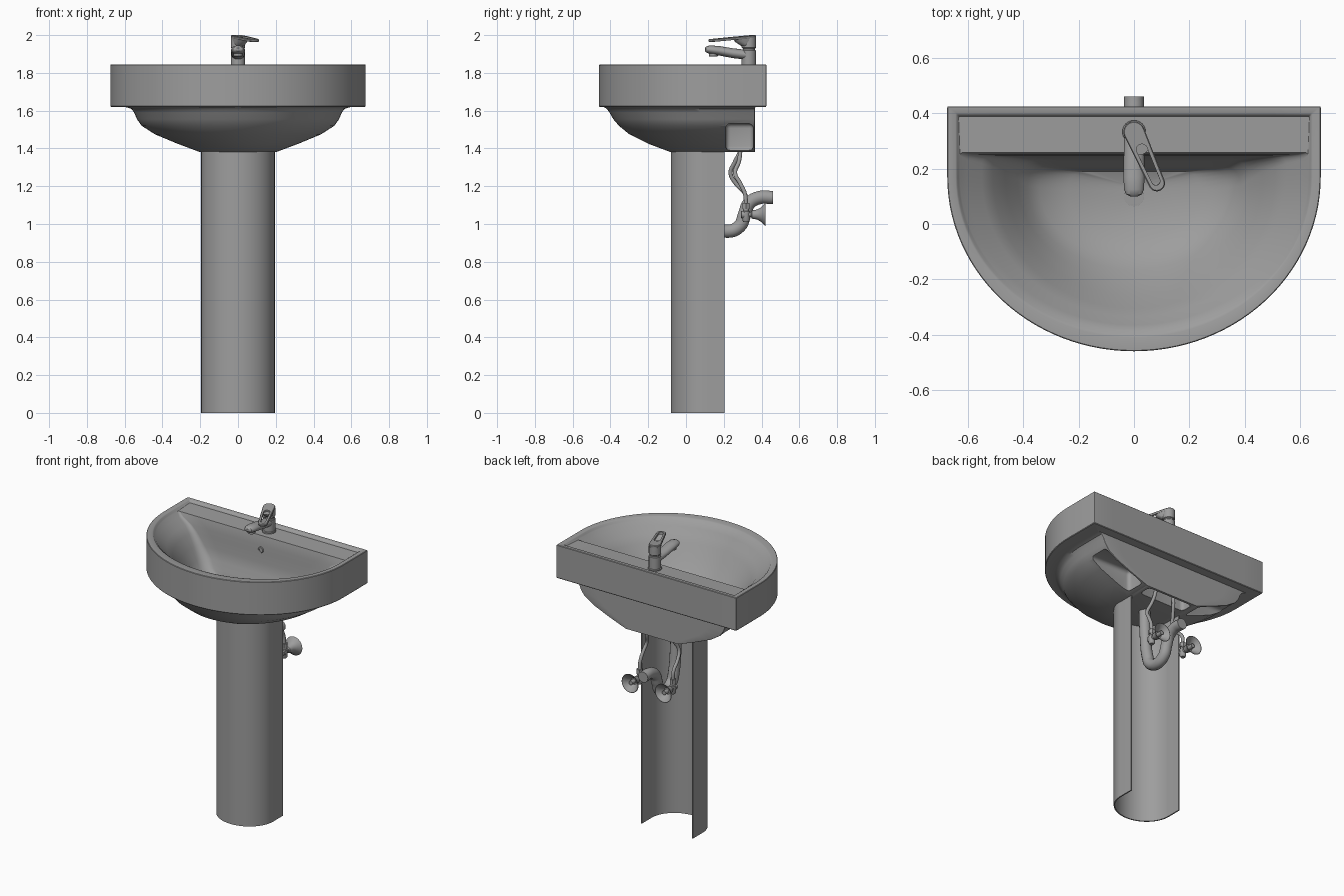
import bpy, bmesh
from math import sin, cos, pi, radians
from mathutils import Vector

if "Cube" in bpy.data.objects:
    bpy.data.objects.remove(bpy.data.objects["Cube"])


def loft(name, rings, cyclic=False):
    """Skin a list of equal-length closed point rings; cap both ends unless cyclic."""
    bm = bmesh.new()
    vr = [[bm.verts.new(p) for p in r] for r in rings]
    n = len(vr[0])
    pairs = list(zip(vr, vr[1:])) + ([(vr[-1], vr[0])] if cyclic else [])
    for a, b in pairs:
        for i in range(n):
            j = (i + 1) % n
            bm.faces.new((a[i], a[j], b[j], b[i]))
    if not cyclic:
        bm.faces.new(vr[0])
        bm.faces.new(vr[-1])
    bmesh.ops.recalc_face_normals(bm, faces=bm.faces)
    me = bpy.data.meshes.new(name)
    bm.to_mesh(me)
    bm.free()
    ob = bpy.data.objects.new(name, me)
    bpy.context.collection.objects.link(ob)
    return ob


def rod(name, axis, pos, profile, n=32):
    """Turned part: profile of (distance along axis, radius) from pos."""
    rings = []
    for t, r in profile:
        c = [(r * cos(2 * pi * i / n), r * sin(2 * pi * i / n)) for i in range(n)]
        rings.append([Vector(pos) + Vector((u, v, t) if axis == 'z' else (u, t, v)) for u, v in c])
    return loft(name, rings)


def pipe(name, pts, r):
    """Round pipe along a path."""
    cu = bpy.data.curves.new(name, 'CURVE')
    cu.dimensions = '3D'
    cu.bevel_depth = r
    cu.bevel_resolution = 5
    cu.use_fill_caps = True
    cu.resolution_u = 8
    sp = cu.splines.new('BEZIER')
    sp.bezier_points.add(len(pts) - 1)
    for b, p in zip(sp.bezier_points, pts):
        b.co = p
        b.handle_left_type = b.handle_right_type = 'AUTO'
    ob = bpy.data.objects.new(name, cu)
    bpy.context.collection.objects.link(ob)
    return ob


def d_ring(hw, yb, yf, z, r=.004):
    """D-shaped section: straight back at yb, corners of radius r, elliptical front to yf."""
    yc = min(.17, yb - r - .01)
    pts = [(-(hw - r) + 2 * (hw - r) * i / 9, yb) for i in range(1, 9)]
    corner = [(hw - r + r * sin(a), yb - r + r * cos(a)) for a in [pi / 2 * i / 5 for i in range(6)]]
    arc = [(hw * cos(a), yc - (yc - yf) * sin(a)) for a in [pi * i / 56 for i in range(57)]]
    pts += corner + arc + [(-x, y) for x, y in reversed(corner)]
    return [(x, y, z) for x, y in pts]


# Basin: one skin from underside, over the rim and deck, down into the bowl
basin = loft("basin", [d_ring(*s) for s in [
    (.20, .364, -.08, 1.38), (.32, .364, -.20, 1.425), (.44, .364, -.30, 1.475),
    (.51, .364, -.355, 1.52), (.535, .364, -.385, 1.555), (.55, .364, -.405, 1.59),
    (.565, .364, -.42, 1.61), (.59, .366, -.432, 1.618), (.672, .422, -.457, 1.62),
    (.675, .425, -.46, 1.624), (.675, .425, -.46, 1.842), (.672, .422, -.457, 1.845),
    (.645, .400, -.41, 1.845), (.639, .394, -.399, 1.841), (.634, .388, -.388, 1.83),
    (.629, .258, -.380, 1.826, .01), (.605, .252, -.365, 1.80, .02), (.55, .248, -.335, 1.765, .03),
    (.51, .245, -.305, 1.72, .04), (.465, .240, -.26, 1.65, .05), (.42, .230, -.205, 1.58, .06),
    (.385, .207, -.165, 1.535, .06), (.34, .20, -.125, 1.495, .06), (.24, .19, -.05, 1.455, .06),
    (.04, .14, .06, 1.435, .02)]])


def cut(center, size):
    """Carve a rounded box pocket out of the basin."""
    bpy.ops.mesh.primitive_cube_add(size=1, location=center)
    c = bpy.context.object
    c.hide_render = True
    c.scale = size
    bpy.ops.object.transform_apply(location=False, rotation=False, scale=True)
    b = c.modifiers.new("round", 'BEVEL')
    b.width, b.segments = .025, 4
    m = basin.modifiers.new("pocket", 'BOOLEAN')
    m.operation, m.object, m.solver = 'DIFFERENCE', c, 'EXACT'
    bpy.context.view_layer.objects.active = basin
    bpy.ops.object.modifier_apply(modifier=m.name)
    bpy.data.objects.remove(c)


# Access pockets on both sides, and the cavity above the plumbing
for s in (1, -1):
    cut((.515 * s, .283, 1.459), (.60, .144, .146))
cut((0, .304, 1.38), (.34, .088, .24))

# Overflow and drain fittings
rod("overflow_ring", 'y', (0, .245, 1.735), [(.02, .02), (0, .02), (-.004, .016), (-.004, .011), (.012, .011)], 24)
rod("drain", 'z', (0, .10, 1.43), [(0, .036), (.007, .036), (.009, .031), (.007, .022)])


# Pedestal: thin U-shaped shell, open at the back
def u_path(hw, yf, yb):
    arc = []
    for i in range(41):
        a = pi * i / 40
        arc.append((hw * cos(a), .10 - (.10 - yf) * sin(a)))
    return [(hw, yb)] + arc + [(-hw, yb)]


section = u_path(.195, -.08, .205) + u_path(.187, -.072, .205)[::-1]
loft("pedestal", [[(x, y, z) for x, y in section] for z in (0, 1.39)])

# Waste trap and its wall outlet
pipe("waste_trap", [(0, .10, 1.44), (0, .11, 1.2), (0, .13, 1.05), (0, .155, .99), (0, .22, .962),
                    (0, .285, .99), (0, .31, 1.05), (0, .335, 1.11), (0, .39, 1.14), (0, .46, 1.14)], .036)

# Supply valves, hollow wall flanges and hoses on both sides
for side, s in (("left", -1), ("right", 1)):
    x = .125 * s
    rod(side + "_wall_flange", 'y', (x, 0, 1.05),
        [(.345, .016), (.35, .022), (.375, .026), (.395, .037), (.410, .052), (.421, .063),
         (.422, .060), (.412, .049), (.397, .034), (.38, .022)])
    rod(side + "_valve_stem", 'y', (x, 0, 1.05),
        [(.29, .016), (.295, .020), (.31, .020), (.312, .014), (.415, .014)], 20)
    rod(side + "_valve_body", 'z', (x, .318, 0),
        [(1.01, .014), (1.02, .02), (1.065, .02), (1.07, .015), (1.10, .015)], 20)
    rod(side + "_valve_nut", 'z', (x, .318, 0), [(1.08, .021), (1.11, .021)], 6)
    pipe(side + "_hose", [(x, .318, 1.10), (x, .312, 1.16), (x * .97, .275 + .012 * s, 1.215),
                          (x * .9, .248 + .012 * s, 1.27), (x * .75, .27 + .01 * s, 1.33),
                          (x * .6, .288, 1.39), (x * .5, .295, 1.49)], .011)

# Tap body, cartridge hub and spout
TY = .333
rod("tap_body", 'z', (0, TY, 0), [(1.826, .042), (1.836, .042), (1.84, .038), (1.918, .038), (1.922, .034)])
rod("tap_neck", 'z', (0, TY, 0), [(1.92, .032), (1.935, .032)])
rod("handle_hub", 'z', (0, TY, 0), [(1.93, .034), (1.934, .038), (1.986, .038)])
spout = []
for y, z, rx, rz in [(.345, 1.893, .034, .026), (.25, 1.904, .037, .026), (.17, 1.918, .038, .025),
                     (.125, 1.923, .036, .022), (.107, 1.924, .028, .016), (.10, 1.924, .014, .008)]:
    spout.append([(rx * cos(2 * pi * i / 28), y, z + rz * sin(2 * pi * i / 28)) for i in range(28)])
loft("spout", spout)
rod("aerator", 'z', (0, .145, 0), [(1.886, .018), (1.889, .024), (1.915, .024)], 24)


# Handle lever: tapered loop with a slot, swung to one side and tipped down
def capsule(y1, r1, y2, r2, z):
    pts = []
    for y, r, a0 in ((y1, r1, 0), (y2, r2, pi)):
        for i in range(16):
            a = a0 + pi * i / 15
            pts.append((r * cos(a), y + r * sin(a), z))
    return pts


lever = loft("handle_lever", [capsule(0, .036, -.203, .027, -.008), capsule(0, .038, -.203, .030, -.004),
                              capsule(0, .038, -.203, .030, .003), capsule(0, .035, -.203, .026, .007),
                              capsule(-.07, .020, -.195, .015, .007),
                              capsule(-.07, .020, -.195, .015, -.008)], cyclic=True)
lever.location = (0, TY, 1.991)
lever.rotation_euler = (radians(5), 0, radians(24))
# Wedge under the lever where it grows out of the hub
wedge = loft("lever_wedge", [capsule(0, .034, -.02, .026, -.045), capsule(0, .037, -.05, .030, -.02),
                             capsule(0, .037, -.055, .033, -.004)])
wedge.location, wedge.rotation_euler = lever.location, lever.rotation_euler

# Mid-grey finish on every part
grey = bpy.data.materials.new("mid_grey")
grey.diffuse_color = (.34, .34, .34, 1)
grey.use_nodes = True
grey.node_tree.nodes["Principled BSDF"].inputs["Base Color"].default_value = grey.diffuse_color

# Smooth shading with crisp edges
bpy.ops.object.select_all(action='DESELECT')
for ob in bpy.context.scene.objects:
    ob.data.materials.clear()
    ob.data.materials.append(grey)
    if ob.type == 'MESH':
        ob.select_set(True)
        bpy.context.view_layer.objects.active = ob
bpy.ops.object.shade_smooth_by_angle(angle=radians(35))
